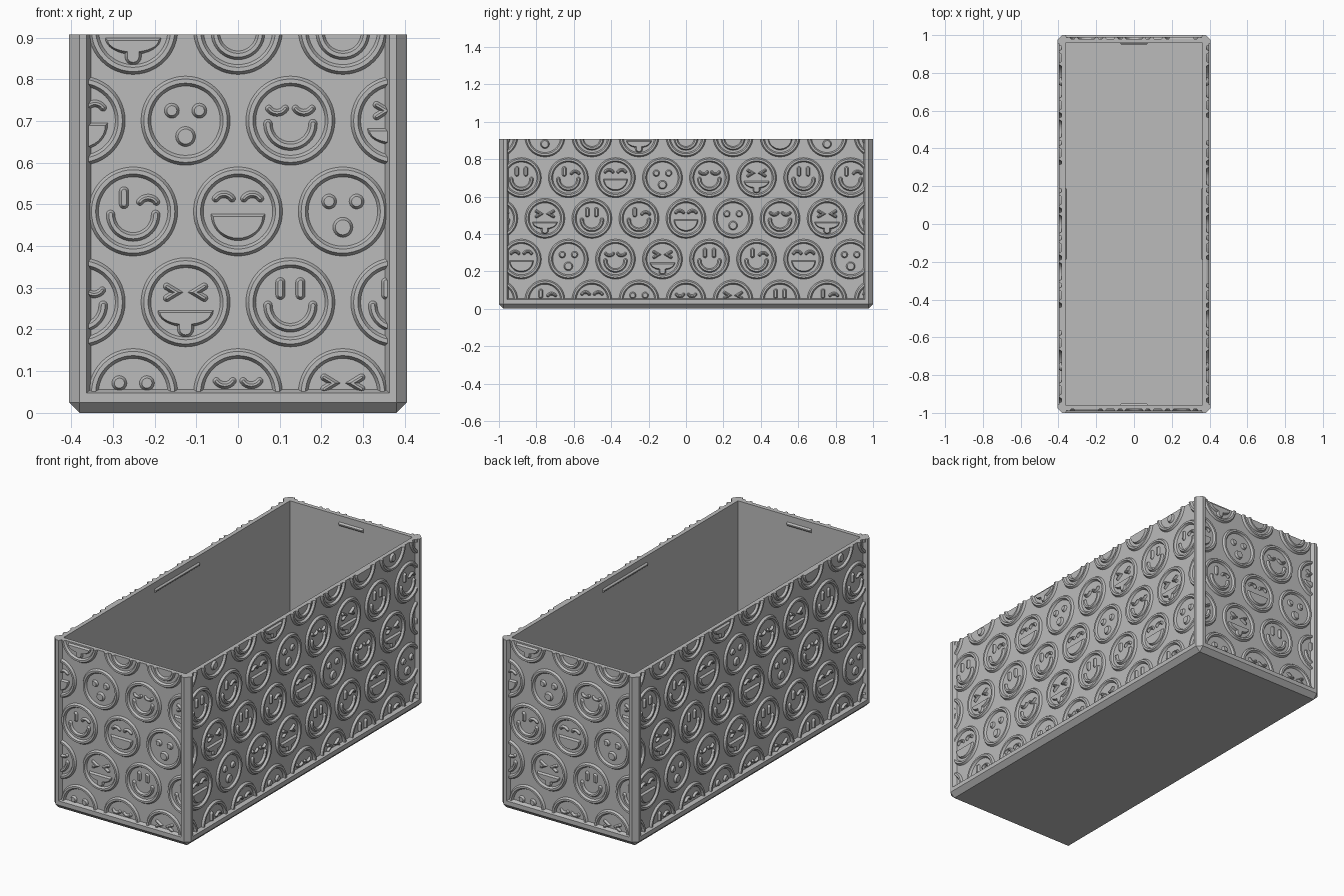
import bpy, bmesh, math
from mathutils import Matrix, Vector

if "Cube" in bpy.data.objects:
    bpy.data.objects.remove(bpy.data.objects["Cube"])

HX, HY, H = 0.405, 1.0, 0.907      # outer half sizes and height
CH = 0.025                         # chamfer
DEPTH, WALL = 0.02, 0.042          # panel recess and inner wall inset
RELIEF, SLOPE = 0.011, 0.007       # raised shapes: height and edge slope
PITCH, ROW, MID = 0.2515, 0.2178, 0.483

grey = bpy.data.materials.new("light_grey")
grey.use_nodes = True
grey.diffuse_color = (0.5, 0.5, 0.5, 1)
grey.node_tree.nodes["Principled BSDF"].inputs["Base Color"].default_value = (0.5, 0.5, 0.5, 1)


def finish(name, bm):
    bmesh.ops.recalc_face_normals(bm, faces=bm.faces[:])
    mesh = bpy.data.meshes.new(name)
    bm.to_mesh(mesh)
    bm.free()
    ob = bpy.data.objects.new(name, mesh)
    mesh.materials.append(grey)
    bpy.context.collection.objects.link(ob)
    return ob


def solid(bm, loops, ring=False):
    """Skin a stack of equal loops; a ring closes on itself, otherwise cap both ends."""
    rows = [[bm.verts.new(p) for p in loop] for loop in loops]
    pairs = list(zip(rows, rows[1:])) + ([(rows[-1], rows[0])] if ring else [])
    for a, b in pairs:
        for i in range(len(a)):
            j = (i + 1) % len(a)
            bm.faces.new((a[i], a[j], b[j], b[i]))
    if not ring:
        bm.faces.new(rows[0])
        bm.faces.new(rows[-1])


def box(bm, x0, x1, y0, y1, z0, z1):
    solid(bm, [[(x0, y0, z), (x1, y0, z), (x1, y1, z), (x0, y1, z)] for z in (z0, z1)])


# Outlines in wall coordinates; s shrinks them
def arc(cx, cz, r, a0, a1, n=12):
    angles = [math.radians(a0 + (a1 - a0) * i / n) for i in range(n + 1)]
    return [Vector((cx + r * math.cos(a), cz + r * math.sin(a))) for a in angles]


def circle(cx, cz, r, n=24):
    return lambda s: arc(cx, cz, r - s, 0, 360, n)[:-1]


def stroke(path, w):
    path = [Vector(p) for p in path]

    def outline(s):
        r = w - s
        left, right = [], []
        for i, p in enumerate(path):
            a = (p - path[max(i - 1, 0)]).normalized()
            b = (path[min(i + 1, len(path) - 1)] - p).normalized()
            t = (a + b).normalized()
            n = Vector((-t.y, t.x)) * r / max(t.dot(b if b.length else a), 0.4)
            left.append(p + n)
            right.append(p - n)

        def cap(p, start):
            v = start - p
            base = math.degrees(math.atan2(v.y, v.x))
            return arc(p.x, p.y, r, base, base - 180, 8)[1:-1]
        return left + cap(path[-1], left[-1]) + right[::-1] + cap(path[0], right[0])
    return outline


def bowl(top, w, h):
    """Open mouth: flat top, rounded below."""
    def outline(s):
        return [Vector((p.x * (w - s), top - s + p.y * (h - 2 * s)))
                for p in arc(0, 0, 1, 180, 360, 16)]
    return outline


def flat_eye(x, z, up):
    r = 0.024
    return stroke(arc(x, z - up * r * 0.7, r, 145 * up, 35 * up, 8), 0.0095)


# The six expressions
def tall_eye(x):
    return stroke([(x, 0.018), (x, 0.048)], 0.0125)


def chevron(m):
    return stroke([(m * 0.045, 0.038), (m * 0.022, 0.024), (m * 0.045, 0.01)], 0.0095)


smile = stroke(arc(0, -0.007, 0.054, 180, 360, 20), 0.0115)
FACES = [
    [tall_eye(-0.024), tall_eye(0.024), smile],
    [tall_eye(-0.022), flat_eye(0.036, 0.026, 1), smile],
    [flat_eye(-0.034, 0.034, 1), flat_eye(0.034, 0.034, 1), bowl(-0.005, 0.066, 0.066)],
    [circle(-0.033, 0.024, 0.019), circle(0.033, 0.024, 0.019), circle(0, -0.038, 0.025)],
    [flat_eye(-0.032, 0.026, -1), flat_eye(0.032, 0.026, -1), smile],
    [chevron(-1), chevron(1), bowl(-0.018, 0.068, 0.042),
     stroke([(0, -0.05), (0, -0.064)], 0.021)],
]
RINGS = [(0.108, 0), (0.1, RELIEF), (0.09, RELIEF), (0.082, 0)]


def place(points, u, z, h):
    """Stand an outline up on the wall, raised by h."""
    return [(p.x + u, -h, p.y + z) for p in points]


def wall_relief(name, half, dist, angle):
    bm = bmesh.new()
    for row in range(-2, 3):
        shift = 0.5 * (row % 2)
        base = {-2: 4, -1: 0, 0: 2, 1: 4, 2: 0}[row]
        for k in range(-5, 6):
            u, z = (k + shift) * PITCH, MID + row * ROW
            if abs(u) > half + 0.1:
                continue
            solid(bm, [place(circle(0, 0, r, 48)(0), u, z, h or -0.002) for r, h in RINGS], True)
            for part in FACES[(base + k) % 6]:
                solid(bm, [place(part(0), u, z, -0.002), place(part(SLOPE), u, z, RELIEF)])
    # Trim to the panel and close the cut ends
    edge = half - 0.046
    for co, no in (((edge, 0, 0), (1, 0, 0)), ((-edge, 0, 0), (-1, 0, 0)),
                   ((0, 0, 0.05), (0, 0, -1)), ((0, 0, H), (0, 0, 1))):
        cut = bmesh.ops.bisect_plane(bm, geom=bm.verts[:] + bm.edges[:] + bm.faces[:],
                                     plane_co=co, plane_no=no, clear_outer=True)
        edges = [e for e in cut["geom_cut"] if isinstance(e, bmesh.types.BMEdge)]
        bmesh.ops.holes_fill(bm, edges=edges)
    bm.transform(Matrix.Rotation(angle, 4, "Z") @ Matrix.Translation((0, -dist, 0)))
    finish(name, bm)


# Box body with chamfered corners and foot
bm = bmesh.new()
box(bm, -HX, HX, -HY, HY, 0, H)
chamfered = [e for e in bm.edges if min(v.co.z for v in e.verts) < 0.01]
bmesh.ops.bevel(bm, geom=chamfered, offset=CH, segments=1, affect="EDGES")
body = finish("box_body", bm)

# Cutters: the cavity and one splayed recess for each wall
cutters = []
bm = bmesh.new()
box(bm, WALL - HX, HX - WALL, WALL - HY, HY - WALL, 0.04, H + 0.1)
cutters.append(finish("cavity_cutter", bm))
WALLS = [("front", HX, HY, 0), ("right", HY, HX, 1), ("back", HX, HY, 2), ("left", HY, HX, 3)]
for name, half, dist, turn in WALLS:
    bm = bmesh.new()
    loops = []
    for out, grow in ((-DEPTH, 0), (DEPTH, 0.02)):
        w, z = half - 0.052 + grow, 0.056 - grow * 0.8
        loops.append([(-w, -dist - out, z), (w, -dist - out, z),
                      (w, -dist - out, H + 0.1), (-w, -dist - out, H + 0.1)])
    solid(bm, loops)
    bm.transform(Matrix.Rotation(turn * math.pi / 2, 4, "Z"))
    cutters.append(finish(name + "_recess_cutter", bm))

bpy.context.view_layer.objects.active = body
for cutter in cutters:
    mod = body.modifiers.new("cut", "BOOLEAN")
    mod.operation, mod.solver, mod.object = "DIFFERENCE", "EXACT", cutter
    bpy.ops.object.modifier_apply(modifier=mod.name)
    bpy.data.objects.remove(cutter)

# Raised wall patterns and the small lid catches inside
for name, half, dist, turn in WALLS:
    angle = turn * math.pi / 2
    wall_relief(name + "_wall_relief", half, dist - DEPTH, angle)
    bm = bmesh.new()
    long = 0.19 if half > 0.5 else 0.073
    inner = dist - WALL
    solid(bm, [[(-w, -inner + h, 0.862 - t), (w, -inner + h, 0.862 - t),
                (w, -inner + h, 0.862 + t), (-w, -inner + h, 0.862 + t)]
               for w, h, t in ((long, -0.002, 0.012), (long - 0.004, 0.008, 0.003))])
    bm.transform(Matrix.Rotation(angle, 4, "Z"))
    finish(name + "_lid_catch", bm)
